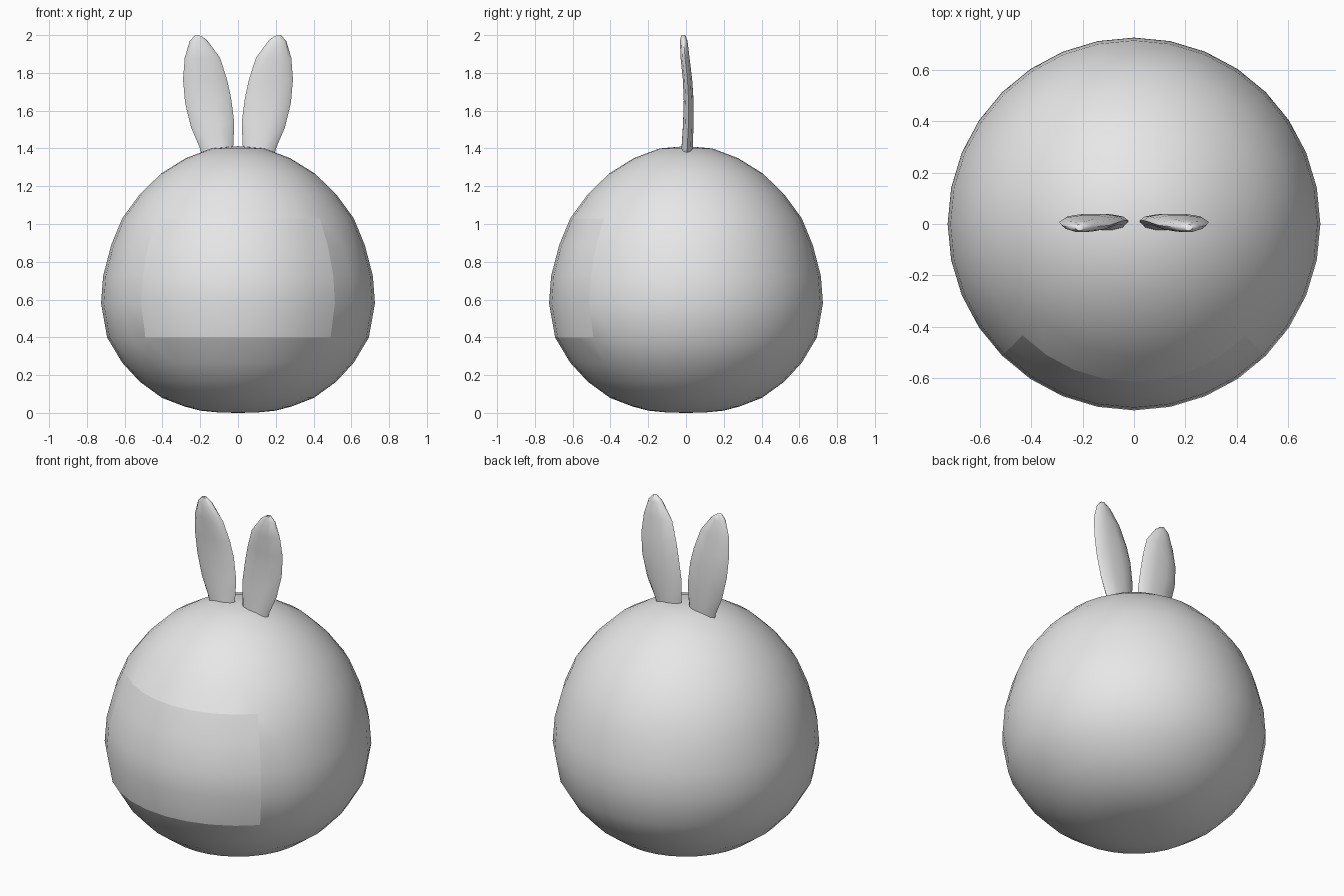
import bpy, bmesh, math

cube = bpy.data.objects.get("Cube")
if cube:
    bpy.data.objects.remove(cube)

grey = bpy.data.materials.new("plain grey")
grey.use_nodes = True
grey.diffuse_color = (0.8, 0.8, 0.8, 1)
grey.node_tree.nodes["Principled BSDF"].inputs["Base Color"].default_value = (0.8, 0.8, 0.8, 1)


def finish(name, bm, sharp):
    """Turn a bmesh into a smooth-shaded object."""
    mesh = bpy.data.meshes.new(name)
    bm.to_mesh(mesh)
    bm.free()
    mesh.materials.append(grey)
    obj = bpy.data.objects.new(name, mesh)
    bpy.context.collection.objects.link(obj)
    bpy.ops.object.select_all(action='DESELECT')
    obj.select_set(True)
    bpy.context.view_layer.objects.active = obj
    bpy.ops.object.shade_smooth_by_angle(angle=math.radians(sharp))
    return obj


# Body profile from the crown to the flattened base: radius, height
PROFILE = [(0, 1.412), (.14, 1.40), (.277, 1.348), (.407, 1.267), (.52, 1.157),
           (.613, 1.03), (.672, .887), (.714, .725), (.725, .58), (.693, .40),
           (.614, .267), (.52, .165), (.403, .08), (.286, .035), (.2, .012),
           (.1, .002), (0, 0)]
RINGS = len(PROFILE) - 1


def on_belly(face):
    """True for the front quarter between the two belly rings."""
    c = face.calc_center_median()
    return PROFILE[9][1] < c.z < PROFILE[5][1] and c.y < -abs(c.x)


def squashed_ball(name, belly):
    bm = bmesh.new()
    bmesh.ops.create_uvsphere(bm, u_segments=32, v_segments=RINGS, radius=1)
    for v in bm.verts:
        ring = round(math.acos(max(-1, min(1, v.co.z))) / math.pi * RINGS)
        a = math.atan2(v.co.y, v.co.x)
        r, z = PROFILE[ring]
        v.co = (r * math.cos(a), r * math.sin(a), z)
    unwanted = [f for f in bm.faces if on_belly(f) != belly]
    bmesh.ops.delete(bm, geom=unwanted, context='FACES')
    return finish(name, bm, 60)


squashed_ball("body", False)
squashed_ball("belly_panel", True)

# Ear sections: inner x, inner z, outer x, outer z, middle y, half thickness
EAR = [(.03, 1.36, .18, 1.33, .003, .031), (.024, 1.43, .205, 1.41, .007, .031),
       (.02, 1.54, .248, 1.51, .012, .029), (.037, 1.67, .28, 1.64, .014, .027),
       (.058, 1.765, .291, 1.765, .008, .026), (.095, 1.88, .282, 1.88, -.005, .025),
       (.163, 1.972, .256, 1.967, -.012, .021), (.195, 1.996, .228, 2.0, -.014, .012)]


def ear(name, side):
    bm = bmesh.new()
    sides = 10
    loops = []
    for x0, z0, x1, z1, y, half in EAR:
        loop = []
        for i in range(sides):
            a = math.tau * i / sides
            t = (1 + math.cos(a)) / 2
            loop.append(bm.verts.new((side * (x0 + (x1 - x0) * t),
                                      y + half * math.sin(a), z0 + (z1 - z0) * t)))
        loops.append(loop)
    for low, high in zip(loops, loops[1:]):
        for i in range(sides):
            j = (i + 1) % sides
            bm.faces.new((low[i], low[j], high[j], high[i]))
    bm.faces.new(loops[0])
    bm.faces.new(loops[-1])
    bmesh.ops.recalc_face_normals(bm, faces=bm.faces)
    return finish(name, bm, 60)


ear("left_ear", 1)
ear("right_ear", -1)
